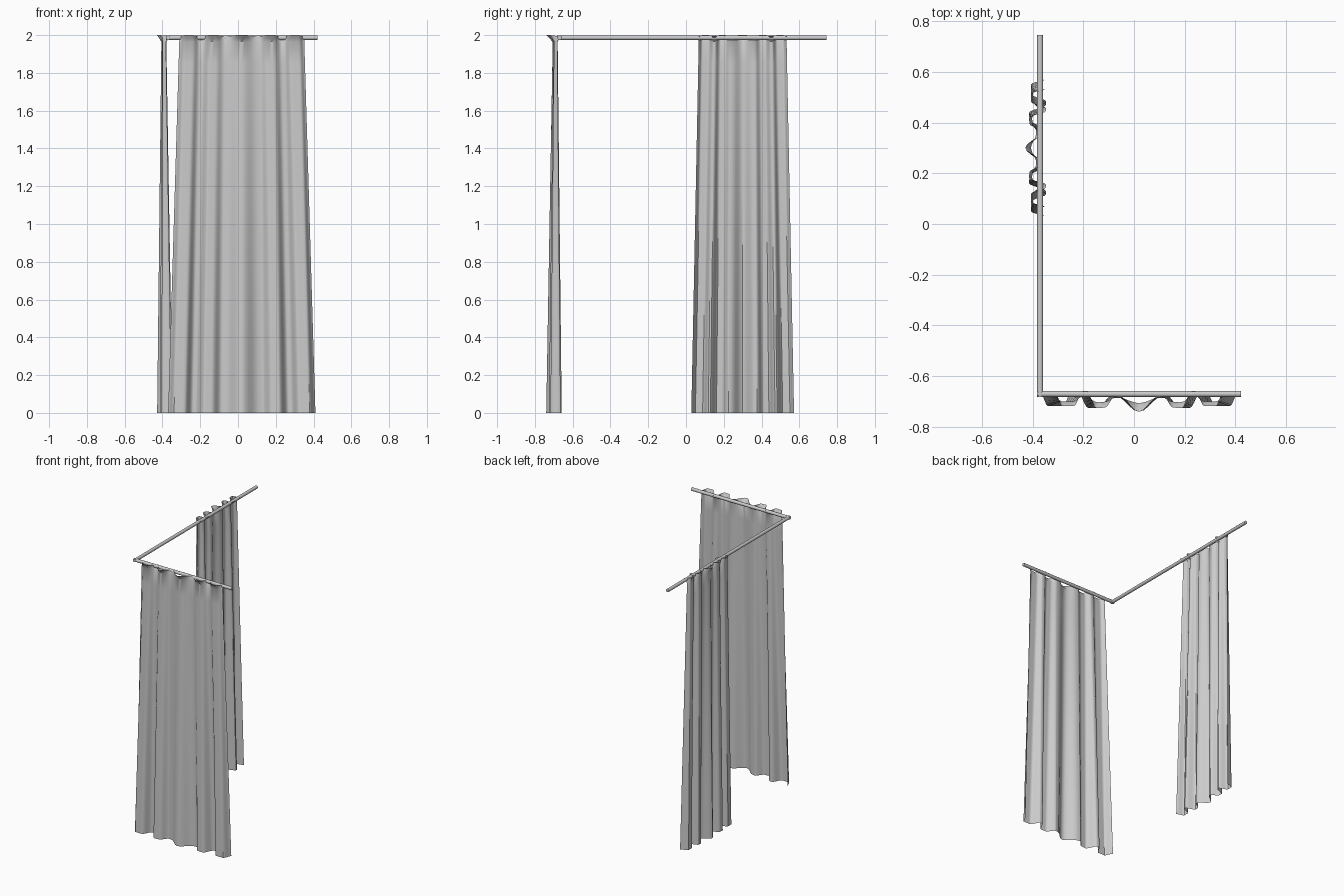
import bpy, math
from mathutils import Vector

if "Cube" in bpy.data.objects:
    bpy.data.objects.remove(bpy.data.objects["Cube"])

ROD_R, ROD_Z = 0.012, 1.986
# fold profile: position across the half-width, distance out from the rod
HALF = [(0, 0.068), (0.24, 0.006), (0.28, 0.004), (0.41, 0.052), (0.51, 0.054),
        (0.63, -0.014), (0.67, -0.014), (0.78, 0.046), (0.92, 0.046), (1, -0.008)]
FOLDS = [(-s, d) for s, d in reversed(HALF[1:])] + HALF


def fold_columns(steps=5):
    cols = []
    for (s0, d0), (s1, d1) in zip(FOLDS, FOLDS[1:]):
        for i in range(steps):
            t = i / steps
            e = (1 - math.cos(math.pi * t)) / 2
            cols.append((s0 + (s1 - s0) * t, d0 + (d1 - d0) * e))
    return cols + [FOLDS[-1]]


def curtain(name, centre, along, out, top_half, bottom_half, shift):
    cols = fold_columns()
    levels = [0, 0.4, 0.8, 1.2, 1.6, 1.85, 1.965, 1.985, 2.0]
    verts, faces = [], []
    for z in levels:
        k = z / 2
        half = bottom_half + (top_half - bottom_half) * k
        for s, d in cols:
            full = d + shift
            pinched = 0.014 + 0.32 * d
            if z <= 1.965:
                off = full + (pinched - full) * z / 1.965
            else:  # flared heading above the rod
                off = pinched + (full - pinched) * (z - 1.965) / 0.035
            zz = z - (0.006 * (1 - min(1, max(0, d / 0.05))) if z == 2.0 else 0)
            p = Vector(centre) + Vector(along) * s * half + Vector(out) * off
            verts.append((p.x, p.y, zz))
    n = len(cols)
    for r in range(len(levels) - 1):
        for c in range(n - 1):
            a = r * n + c
            faces.append((a, a + 1, a + n + 1, a + n))
    me = bpy.data.meshes.new(name)
    me.from_pydata(verts, [], faces)
    ob = bpy.data.objects.new(name, me)
    bpy.context.collection.objects.link(ob)
    bpy.ops.object.select_all(action='DESELECT')
    ob.select_set(True)
    bpy.context.view_layer.objects.active = ob
    bpy.ops.object.shade_smooth_by_angle(angle=math.radians(35))


def rod(name, a, b):
    a, b = Vector(a), Vector(b)
    bpy.ops.mesh.primitive_cylinder_add(vertices=12, radius=ROD_R, depth=(b - a).length,
                                        location=(a + b) / 2)
    ob = bpy.context.object
    ob.name = name
    ob.rotation_euler = (b - a).to_track_quat('Z', 'Y').to_euler()
    bpy.ops.object.shade_smooth_by_angle(angle=math.radians(40))


# L-shaped rail
rod("front_rod", (-0.382, -0.67, ROD_Z), (0.422, -0.67, ROD_Z))
rod("side_rod", (-0.37, -0.682, ROD_Z), (-0.37, 0.745, ROD_Z))

# hanging curtains
curtain("front_curtain", (0.02, -0.67, 0), (1, 0, 0), (0, -1, 0), 0.33, 0.39, 0.002)
curtain("side_curtain", (-0.37, 0.30, 0), (0, -1, 0), (-1, 0, 0), 0.232, 0.272, -0.01)
